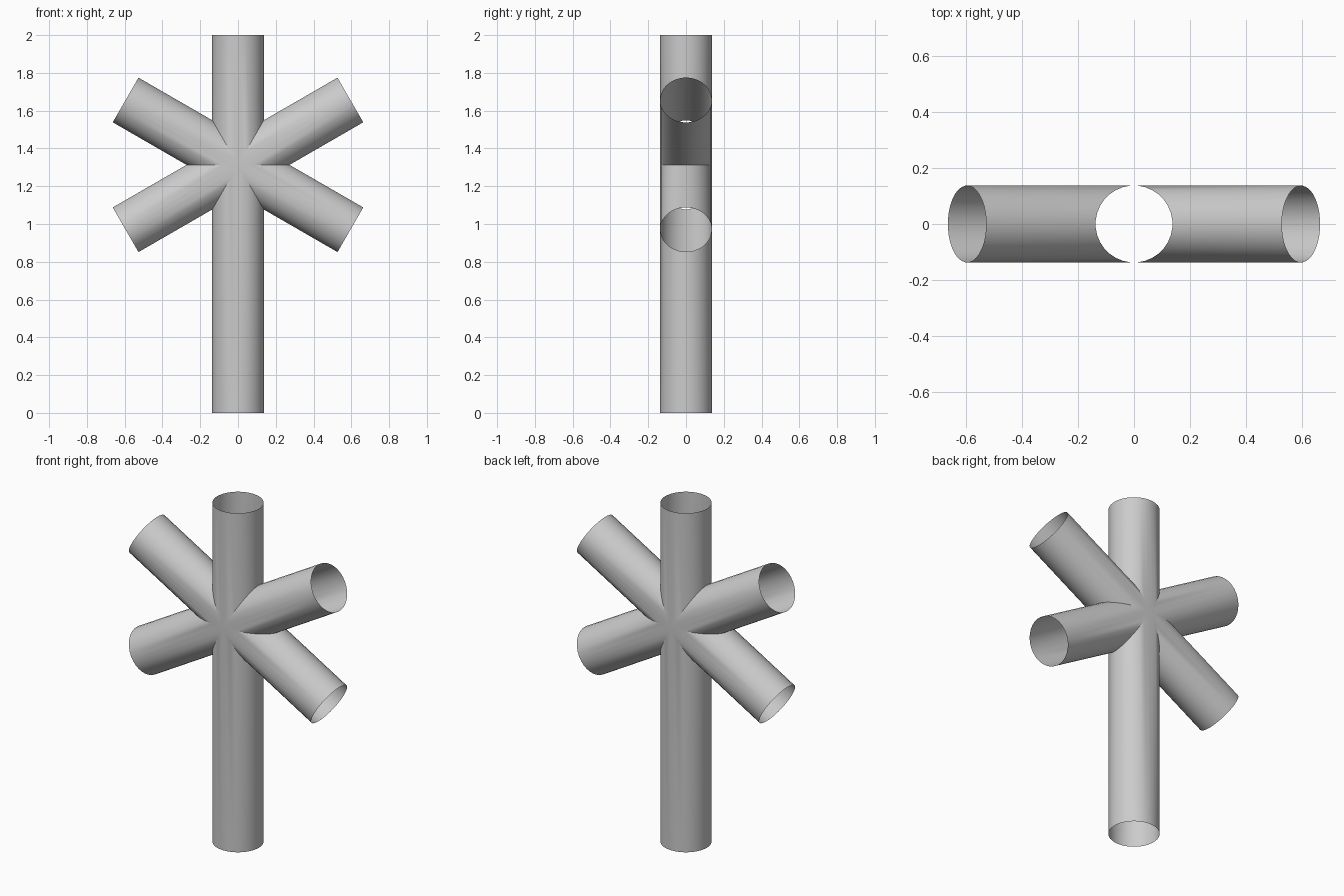
import bpy
import bmesh
from math import sin, cos, tan, pi, radians
from mathutils import Vector

cube = bpy.data.objects.get("Cube")
if cube:
    bpy.data.objects.remove(cube, do_unlink=True)

SIDES = 32
RADIUS = 0.137
HUB_Z = 1.313
ARM = 0.687       # length of the five short pipes
STEM = HUB_Z      # length of the pipe reaching the ground

grey = bpy.data.materials.new("pipe_grey")
grey.use_nodes = True
colour = (0.6, 0.6, 0.6, 1)
grey.diffuse_color = colour
grey.node_tree.nodes["Principled BSDF"].inputs["Base Color"].default_value = colour

bm = bmesh.new()
hub = Vector((0, 0, HUB_Z))


def add_pipe(angle, length):
    """Open pipe in the xz plane, mitred where it meets its neighbours."""
    axis = Vector((cos(angle), 0, sin(angle)))
    side = Vector((-sin(angle), 0, cos(angle)))
    inner, outer = [], []
    for i in range(SIDES):
        a = 2 * pi * (i + 0.5) / SIDES
        across = RADIUS * cos(a)
        ring = hub + side * across + Vector((0, RADIUS * sin(a), 0))
        inner.append(bm.verts.new(ring + axis * abs(across) / tan(radians(30))))
        outer.append(bm.verts.new(ring + axis * length))
    for i in range(SIDES):
        j = (i + 1) % SIDES
        bm.faces.new((inner[i], inner[j], outer[j], outer[i]))


# Six pipes around the hub, the lowest one long
for k in range(6):
    degrees = 30 + 60 * k
    add_pipe(radians(degrees), STEM if degrees == 270 else ARM)
bmesh.ops.remove_doubles(bm, verts=bm.verts, dist=0.0005)

# Small flat hexagons closing the front and back of the hub
for sign in (-1, 1):
    near = [v for v in bm.verts
            if v.co.y * sign > 0 and Vector((v.co.x, 0, v.co.z - HUB_Z)).length < 0.04]
    bmesh.ops.contextual_create(bm, geom=[e for e in bm.edges
                                         if e.verts[0] in near and e.verts[1] in near])
bmesh.ops.recalc_face_normals(bm, faces=bm.faces)

# Make the normals face away from the hollow inside
front = min(bm.faces, key=lambda f: f.calc_center_median().y)
if front.normal.y > 0:
    bmesh.ops.reverse_faces(bm, faces=bm.faces)

mesh = bpy.data.meshes.new("pipe_junction")
bm.to_mesh(mesh)
bm.free()
mesh.materials.append(grey)
junction = bpy.data.objects.new("pipe_junction", mesh)
bpy.context.collection.objects.link(junction)

# Smooth pipes with sharp mitre lines
bpy.ops.object.select_all(action="DESELECT")
junction.select_set(True)
bpy.context.view_layer.objects.active = junction
bpy.ops.object.shade_smooth_by_angle(angle=radians(30))
